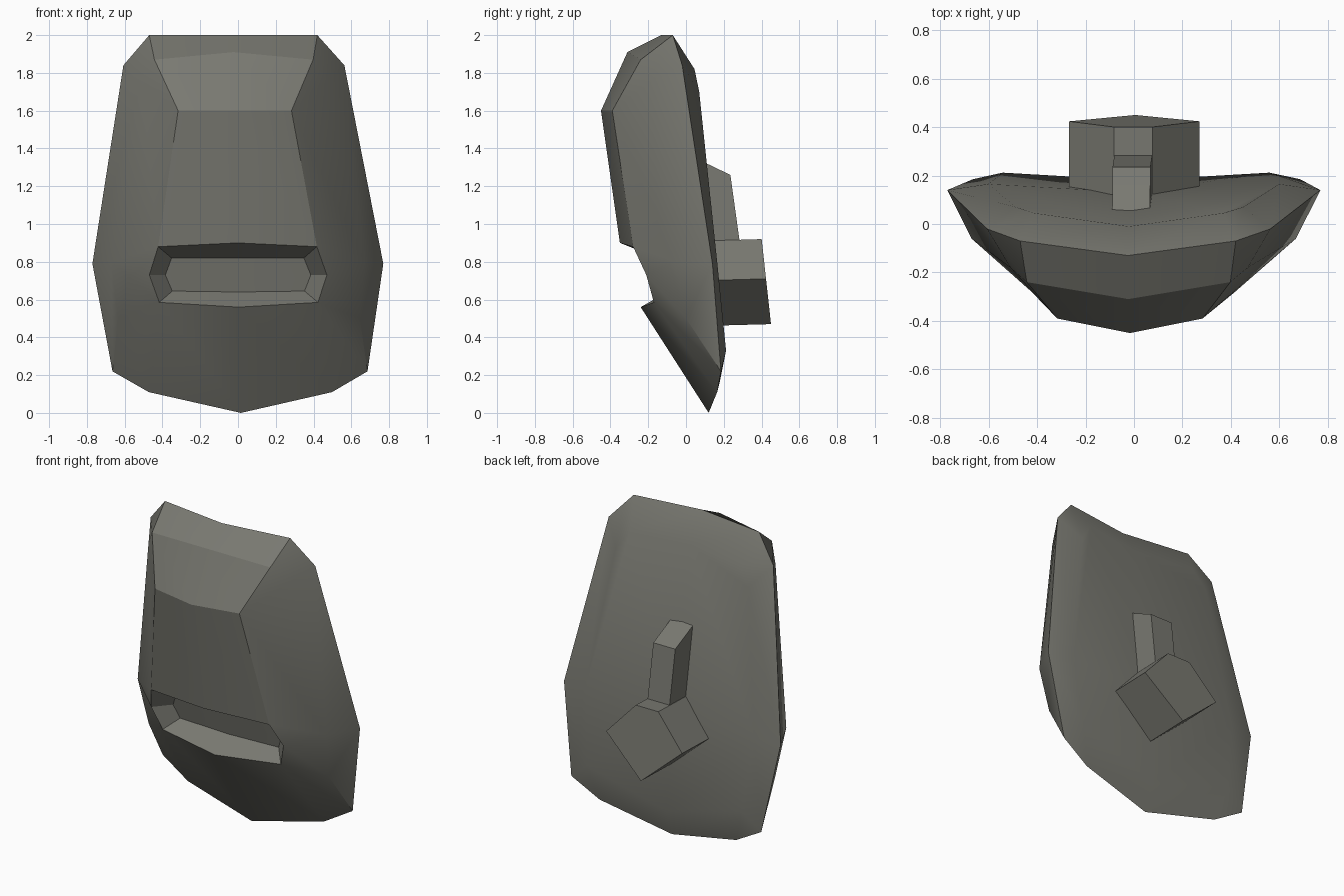
import bpy, bmesh, math

if "Cube" in bpy.data.objects:
    bpy.data.objects.remove(bpy.data.objects["Cube"])

mat = bpy.data.materials.new("olive grey")
mat.diffuse_color = (0.19, 0.19, 0.165, 1)
mat.use_nodes = True
mat.node_tree.nodes["Principled BSDF"].inputs["Base Color"].default_value = mat.diffuse_color


def finish(name, bm):
    bmesh.ops.remove_doubles(bm, verts=bm.verts, dist=0.0005)
    bmesh.ops.recalc_face_normals(bm, faces=bm.faces)
    for v in bm.verts:  # the whole model leans slightly sideways
        v.co.x += 0.015 - 0.02 * v.co.z
    me = bpy.data.meshes.new(name)
    bm.to_mesh(me)
    bm.free()
    me.materials.append(mat)
    ob = bpy.data.objects.new(name, me)
    bpy.context.collection.objects.link(ob)
    bpy.ops.object.select_all(action='DESELECT')
    ob.select_set(True)
    bpy.context.view_layer.objects.active = ob
    bpy.ops.object.shade_smooth_by_angle(angle=math.radians(30))
    return ob


def mirrored(name, pts, faces):
    """Build the +x half and its mirror image, welded at x = 0."""
    bm = bmesh.new()
    for side in (1, -1):
        vs = {k: bm.verts.new((side * x, y, z)) for k, (x, y, z) in pts.items()}
        for f in faces:
            bm.faces.new([vs[k] for k in f.split()][::side])
    return finish(name, bm)


def prism(name, a, b):
    """Join two matching outlines into a closed solid."""
    bm = bmesh.new()
    va, vb = [bm.verts.new(p) for p in a], [bm.verts.new(p) for p in b]
    bm.faces.new(va)
    bm.faces.new(vb[::-1])
    n = len(a)
    for i in range(n):
        j = (i + 1) % n
        bm.faces.new((va[i], vb[i], vb[j], va[j]))
    return finish(name, bm)


# Shell: T/M/L/B outer rim, A/G/S front, H slot mouth, I slot floor, P/C back
shell_pts = {
    'T0': (0, -.13, 2), 'T1': (.445, -.07, 2), 'T2': (.585, -.02, 1.84),
    'M': (.77, .14, .79), 'L': (.675, .185, .22), 'B1': (.485, .165, .11), 'B0': (0, .12, 0),
    'A0': (0, -.31, 1.91), 'A1': (.42, -.24, 1.87),
    'G0': (0, -.45, 1.6), 'G1': (.30, -.39, 1.6),
    'S1': (.49, -.18, 1.76), 'S2': (.67, -.06, .8), 'S3': (.64, 0, .5),
    'H0': (0, -.35, .9), 'H1': (.42, -.28, .88), 'H2': (.47, -.21, .73),
    'H3': (.42, -.17, .585), 'H4': (0, -.24, .56),
    'I0': (0, -.15, .82), 'I1': (.35, -.12, .82), 'I2': (.385, -.11, .73),
    'I3': (.35, -.09, .645), 'I4': (0, -.10, .64),
    'P0': (0, -.01, 1.82), 'P1': (.39, .045, 1.82), 'P2': (.47, .07, 1.70),
    'PM': (.60, .165, .80), 'PL': (.55, .212, .33), 'PB': (0, .18, .17), 'C': (0, .13, .8),
}
shell_faces = [
    # front
    'T0 T1 A1 A0', 'A0 A1 G1 G0', 'T1 T2 S1 A1', 'A1 S1 G1', 'T2 M S2 S1', 'M L S3 S2',
    'G0 G1 H1 H0', 'G1 S1 S2 H1', 'H1 S2 H2', 'H2 S2 S3 H3', 'H4 H3 B1 B0', 'H3 S3 L B1',
    # slot
    'H0 H1 I1 I0', 'H1 H2 I2 I1', 'H2 H3 I3 I2', 'H3 H4 I4 I3', 'I0 I1 I2 I3 I4',
    # back
    'T0 P0 P1 T1', 'T1 P1 P2 T2', 'T2 P2 PM M', 'M PM PL L', 'L PL B1', 'B1 PL PB B0',
    'P0 C PM P2 P1', 'C PB PL PM',
]
mirrored("shell", shell_pts, shell_faces)

# Diamond block with a clipped top, its rear end leaning back
outline = [(0, .47), (.27, .71), (.08, .92), (-.08, .92), (-.27, .71)]
prism("rear_block",
      [(x, .08, z - .01) for x, z in outline],
      [(x, .45 - (z - .47) * .11, z) for x, z in outline])

# Upright fin above the block
side = [(.03, 1.36), (.11, 1.32), (.235, 1.26), (.285, .90), (.08, .90)]
prism("rear_fin", [(-.078, y, z) for y, z in side], [(.078, y, z) for y, z in side])
